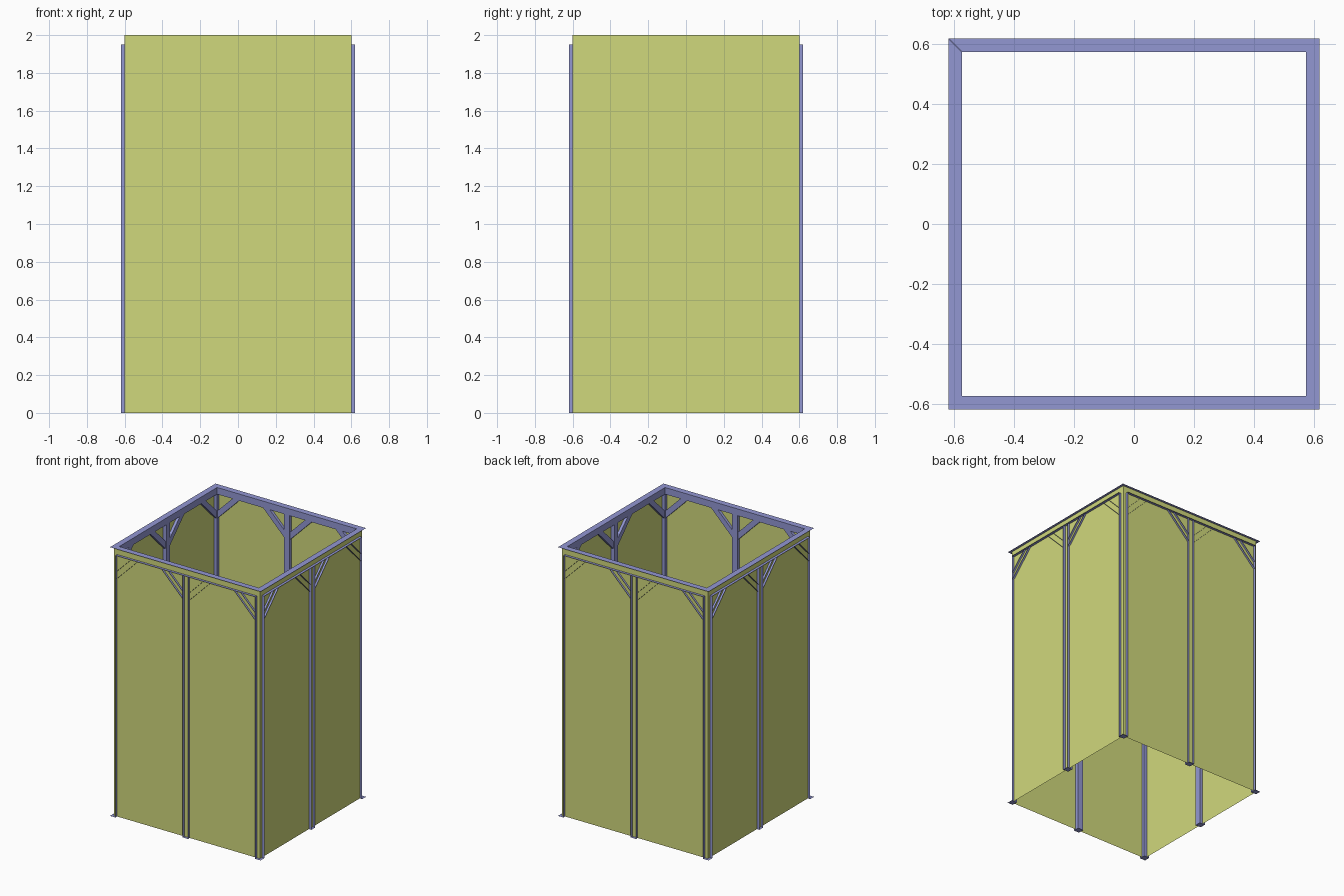
import bpy, bmesh, math
from mathutils import Matrix, Vector

if "Cube" in bpy.data.objects:
    bpy.data.objects.remove(bpy.data.objects["Cube"])

WALL, INNER, OUTER = 0.60, 0.575, 0.62   # distances from the centre
BEAM_Z, TOP, HALF = 1.95, 2.0, 0.0225


def material(name, colour):
    m = bpy.data.materials.new(name)
    m.diffuse_color = (*colour, 1)
    m.use_nodes = True
    m.node_tree.nodes["Principled BSDF"].inputs["Base Color"].default_value = m.diffuse_color
    return m


GREEN = material("panel_green", (0.63, 0.69, 0.2))
BLUE = material("frame_blue", (0.29, 0.31, 0.65))
SIDES = ["front", "right", "back", "left"]


class Part:
    """Faces given as (u along wall, d outward, z up), turned to one side."""

    def __init__(self):
        self.bm = bmesh.new()

    def quad(self, *pts):
        self.bm.faces.new([self.bm.verts.new((u, -d, z)) for u, d, z in pts])

    def prism(self, outline, d0, d1, skip=()):
        # inner face plus edge strips; the outer face stays open
        self.quad(*[(u, d0, z) for u, z in reversed(outline)])
        for i, (u, z) in enumerate(outline):
            if i not in skip:
                v, w = outline[(i + 1) % len(outline)]
                self.quad((u, d1, z), (u, d0, z), (v, d0, w), (v, d1, w))

    def finish(self, name, side, mat):
        bmesh.ops.remove_doubles(self.bm, verts=self.bm.verts, dist=1e-5)
        self.bm.transform(Matrix.Rotation(side * math.pi / 2, 4, 'Z'))
        me = bpy.data.meshes.new(name)
        self.bm.to_mesh(me)
        self.bm.free()
        me.materials.append(mat)
        ob = bpy.data.objects.new(f"{SIDES[side]}_{name}", me)
        bpy.context.collection.objects.link(ob)


for side in range(4):
    # flat wall panel
    p = Part()
    p.quad((-WALL, WALL, 0), (WALL, WALL, 0), (WALL, WALL, TOP), (-WALL, WALL, TOP))
    p.finish("wall_panel", side, GREEN)

    # mitred top beam: top, underside and inner face
    p = Part()
    ring = [(-OUTER, OUTER), (OUTER, OUTER), (INNER, INNER), (-INNER, INNER)]
    p.quad(*[(u, d, TOP) for u, d in ring])
    under = [(-INNER, OUTER), (INNER, OUTER), (INNER, INNER), (-INNER, INNER)]
    p.quad(*[(u, d, BEAM_Z) for u, d in reversed(under)])
    p.quad((INNER, INNER, BEAM_Z), (-INNER, INNER, BEAM_Z), (-INNER, INNER, TOP), (INNER, INNER, TOP))
    p.finish("top_beam", side, BLUE)

    # corner post sides facing this wall, and one foot
    p = Part()
    for s in (-1, 1):
        c = s * INNER
        p.quad((c, INNER, 0), (c, OUTER, 0), (c, OUTER, BEAM_Z), (c, INNER, BEAM_Z))
    p.quad((INNER, INNER, 0), (OUTER, INNER, 0), (OUTER, OUTER, 0), (INNER, OUTER, 0))
    p.finish("corner_post", side, BLUE)

    # middle post, open at the top where it meets the beam
    p = Part()
    p.prism([(-HALF, 0), (HALF, 0), (HALF, BEAM_Z), (-HALF, BEAM_Z)], INNER, OUTER, skip=(2,))
    p.finish("middle_post", side, BLUE)

    # diagonal braces from the posts up to the beam
    p = Part()
    for base, s in ((HALF, 1), (-HALF, -1), (INNER, -1), (-INNER, 1)):
        shape = [(0, 1.77), (0.18, BEAM_Z), (0.125, BEAM_Z), (0, 1.825)]
        pts = [(base + s * u, z) for u, z in shape]
        if s < 0:
            pts = [pts[i] for i in (1, 0, 3, 2)]
        p.prism(pts, 0.58, 0.615, skip=(1, 3))
    p.finish("braces", side, BLUE)
